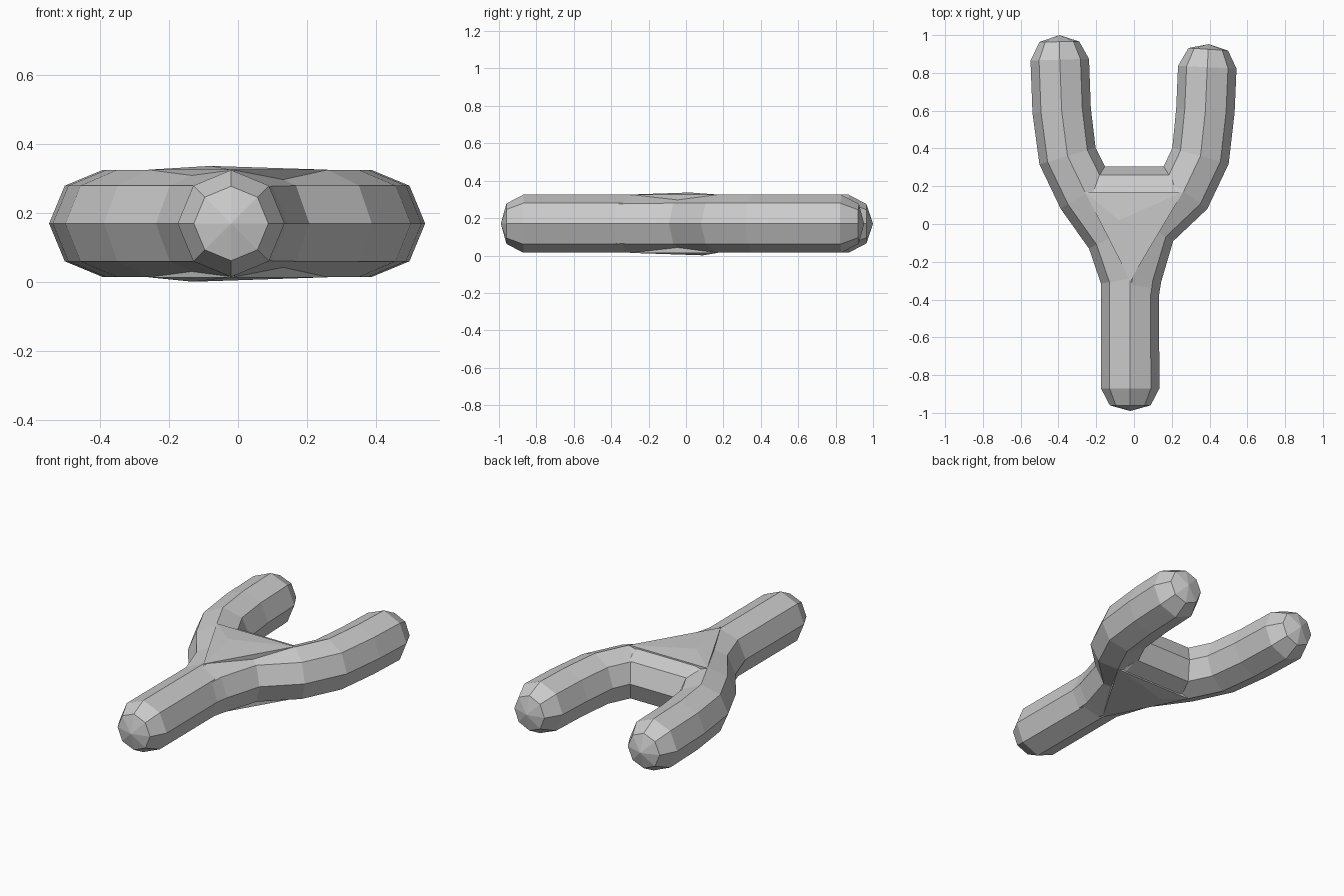
import bpy, bmesh, math
from mathutils import Vector

if "Cube" in bpy.data.objects:
    bpy.data.objects.remove(bpy.data.objects["Cube"])

Z, R = 0.17, 0.155  # mid height and limb radius


def make_object(name, bm):
    bmesh.ops.recalc_face_normals(bm, faces=bm.faces)
    mesh = bpy.data.meshes.new(name)
    bm.to_mesh(mesh)
    bm.free()
    obj = bpy.data.objects.new(name, mesh)
    bpy.context.collection.objects.link(obj)
    return obj


def limb(name, path):
    """Octagonal tube through (x, y, radius); radius 0 closes an end to a point."""
    bm = bmesh.new()
    pts = [Vector((x, y, Z)) for x, y, r in path]
    rings = []
    for i, p in enumerate(pts):
        r = path[i][2]
        if r == 0:
            rings.append([bm.verts.new(p)])
            continue
        t = Vector((0, 0, 0))
        if i > 0:
            t += (p - pts[i - 1]).normalized()
        if i < len(pts) - 1:
            t += (pts[i + 1] - p).normalized()
        side = t.normalized().cross(Vector((0, 0, 1)))
        rings.append([bm.verts.new(p + side * r * math.cos(k * math.pi / 4)
                                   + Vector((0, 0, r * math.sin(k * math.pi / 4))))
                      for k in range(8)])
    for a, b in zip(rings, rings[1:]):
        for k in range(8):
            n = (k + 1) % 8
            if len(a) == 1:
                bm.faces.new((a[0], b[k], b[n]))
            elif len(b) == 1:
                bm.faces.new((a[k], a[n], b[0]))
            else:
                bm.faces.new((a[k], a[n], b[n], b[k]))
    for ring in (rings[0], rings[-1]):
        if len(ring) > 1:
            bm.faces.new(ring)
    return make_object(name, bm)


# Left prong running down into the handle
body = limb("slingshot_frame", [
    (-0.395, 1.0, 0), (-0.395, 0.965, 0.105), (-0.393, 0.87, R), (-0.383, 0.6, R),
    (-0.352, 0.36, R), (-0.255, 0.16, R), (-0.1, -0.06, R), (-0.022, -0.29, R),
    (-0.02, -0.87, R), (-0.02, -0.96, 0.108), (-0.02, -0.99, 0)])

# Right prong, ending inside the handle
right = limb("right_prong", [
    (0.395, 0.952, 0), (0.393, 0.925, 0.105), (0.388, 0.83, R), (0.378, 0.6, R),
    (0.352, 0.36, R), (0.262, 0.17, R), (0.075, -0.01, R), (-0.008, -0.28, R - 0.001),
    (-0.02, -0.45, 0.14)])

# Bar across the crotch
bar = limb("crotch_bar", [(-0.28, 0.148, 0.13), (-0.18, 0.148, R + 0.002),
                          (0.2, 0.148, R + 0.002), (0.29, 0.148, 0.13)])

# Slightly domed web filling the middle
bm = bmesh.new()
for x, y in ((-0.26, 0.17), (0.26, 0.17), (-0.02, -0.3)):
    for s in (-1, 1):
        bm.verts.new((x, y, Z + s * (R + 0.001)))
bm.verts.new((-0.08, 0.02, 0.337))
bm.verts.new((-0.13, 0.09, 0.001))
bmesh.ops.convex_hull(bm, input=bm.verts)
web = make_object("web", bm)

# Fuse everything into one faceted piece
bpy.context.view_layer.objects.active = body
for part in (right, bar, web):
    part.hide_render = True
    mod = body.modifiers.new("union", 'BOOLEAN')
    mod.operation = 'UNION'
    mod.solver = 'EXACT'
    mod.object = part
    bpy.ops.object.modifier_apply(modifier=mod.name)
    bpy.data.objects.remove(part, do_unlink=True)
